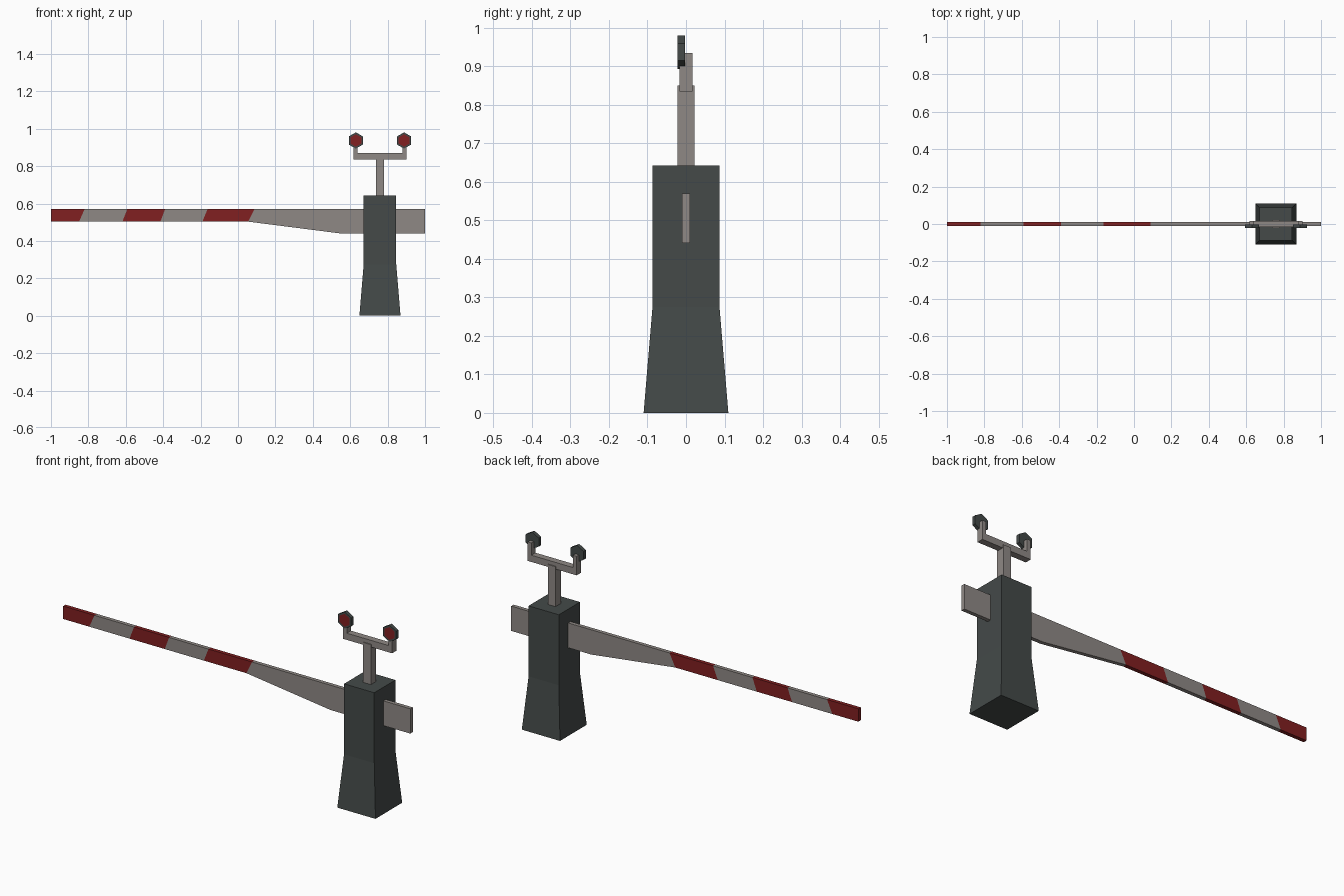
import bpy, bmesh, math
from mathutils import Matrix

if "Cube" in bpy.data.objects:
    bpy.data.objects.remove(bpy.data.objects["Cube"])


def material(name, rgb):
    m = bpy.data.materials.new(name)
    m.diffuse_color = (*rgb, 1)
    m.use_nodes = True
    m.node_tree.nodes["Principled BSDF"].inputs["Base Color"].default_value = m.diffuse_color
    return m


DARK = material("dark_slate", (0.058, 0.068, 0.066))
GREY = material("warm_grey", (0.275, 0.25, 0.235))
RED = material("signal_red", (0.22, 0.014, 0.015))


def finish(name, bm, mats):
    bmesh.ops.recalc_face_normals(bm, faces=bm.faces)
    me = bpy.data.meshes.new(name)
    bm.to_mesh(me)
    bm.free()
    for m in mats:
        me.materials.append(m)
    ob = bpy.data.objects.new(name, me)
    bpy.context.collection.objects.link(ob)
    return ob


def loft(name, rings, mats, segment_mat=lambda i: 0):
    """Skin a row of equal-sized rings, with capped ends."""
    bm = bmesh.new()
    loops = [[bm.verts.new(p) for p in r] for r in rings]
    bm.faces.new(loops[0])
    bm.faces.new(loops[-1])
    n = len(loops[0])
    for i, (a, b) in enumerate(zip(loops, loops[1:])):
        for k in range(n):
            f = bm.faces.new((a[k], a[(k + 1) % n], b[(k + 1) % n], b[k]))
            f.material_index = segment_mat(i)
    bm.faces.ensure_lookup_table()
    bm.faces[0].material_index = segment_mat(0)
    bm.faces[1].material_index = segment_mat(len(rings) - 2)
    return finish(name, bm, mats)


def square(cx, h, z):
    return [(cx - h, -h, z), (cx + h, -h, z), (cx + h, h, z), (cx - h, h, z)]


CX = 0.759

# Post with flared foot, and the mast on top
loft("post", [square(CX, 0.11, 0), square(CX, 0.087, 0.275), square(CX, 0.087, 0.642)], [DARK])
loft("mast", [square(CX, 0.022, 0.63), square(CX, 0.022, 0.85)], [GREY])

# Barrier arm: stations of top x, bottom x, bottom z; slanted red bands
T = 0.01
stations = [(-1, -1, 0.503), (-0.82, -0.85, 0.503), (-0.592, -0.618, 0.503),
            (-0.39, -0.415, 0.503), (-0.163, -0.19, 0.503), (0.088, 0.055, 0.503),
            (0.54, 0.54, 0.441), (1, 1, 0.441)]
loft("barrier_arm",
     [[(xt, -T, 0.57), (xt, T, 0.57), (xb, T, zb), (xb, -T, zb)] for xt, xb, zb in stations],
     [GREY, RED], lambda i: 1 if i in (0, 2, 4) else 0)

# U-shaped lamp bracket, extruded front to back
half, arm = 0.141, 0.021
outline = [(-half, 0.835), (half, 0.835), (half, 0.934), (half - arm, 0.934),
           (half - arm, 0.87), (arm - half, 0.87), (arm - half, 0.934), (-half, 0.934)]
loft("lamp_bracket", [[(CX + x, y, z) for x, z in outline] for y in (-0.017, 0.017)], [GREY])

# Hexagonal lamps with an inset red lens on the front
for side, label in ((-1, "left"), (1, "right")):
    bm = bmesh.new()
    bmesh.ops.create_cone(bm, cap_ends=True, segments=6, radius1=0.0435, radius2=0.0435, depth=0.019,
                          matrix=Matrix.Translation((CX + side * 0.129, -0.0125, 0.937))
                          @ Matrix.Rotation(math.pi / 2, 4, 'X'))
    bm.normal_update()
    front = [f for f in bm.faces if f.normal.y < -0.9]
    bmesh.ops.inset_region(bm, faces=front, thickness=0.01)
    front[0].material_index = 1
    finish(label + "_lamp", bm, [DARK, RED])
